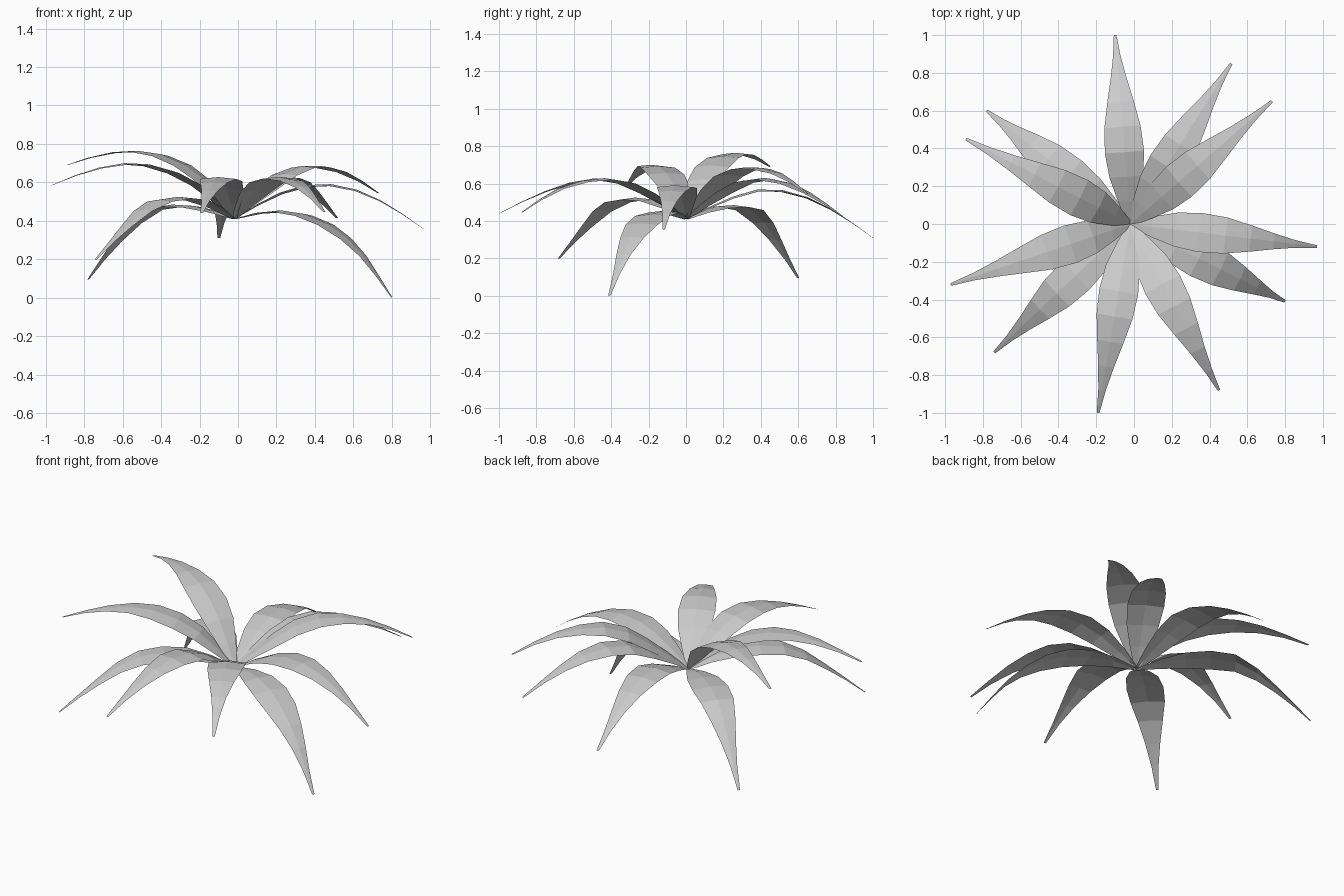
import bpy
from mathutils import Vector

if "Cube" in bpy.data.objects:
    bpy.data.objects.remove(bpy.data.objects["Cube"])

mat = bpy.data.materials.new("leaf grey")
mat.diffuse_color = (0.6, 0.6, 0.6, 1)
mat.use_nodes = True
mat.node_tree.nodes["Principled BSDF"].inputs["Base Color"].default_value = mat.diffuse_color

CROWN = Vector((-0.02, 0.0))
HALF_WIDTHS = [0.014, 0.055, 0.09, 0.104, 0.096, 0.07, 0.042, 0.02, 0.007]
FOLD = 0.1  # edge drop relative to half width

# tip x, tip y, heights at even steps from crown to tip
LEAVES = [
    (-0.10, 1.00, [0.41, 0.51, 0.57, 0.545, 0.45, 0.31]),
    (0.515, 0.85, [0.41, 0.54, 0.625, 0.615, 0.535, 0.415]),
    (0.73, 0.65, [0.41, 0.56, 0.67, 0.685, 0.64, 0.545]),
    (0.97, -0.12, [0.41, 0.53, 0.59, 0.575, 0.49, 0.355]),
    (0.80, -0.41, [0.41, 0.45, 0.445, 0.38, 0.24, 0.002]),
    (0.45, -0.88, [0.41, 0.54, 0.62, 0.62, 0.56, 0.445]),
    (-0.19, -1.00, [0.41, 0.55, 0.625, 0.61, 0.54, 0.44]),
    (-0.74, -0.68, [0.41, 0.50, 0.525, 0.49, 0.36, 0.20]),
    (-0.97, -0.32, [0.41, 0.59, 0.68, 0.70, 0.66, 0.585]),
    (-0.89, 0.45, [0.41, 0.63, 0.735, 0.765, 0.745, 0.69]),
    (-0.78, 0.60, [0.41, 0.465, 0.485, 0.455, 0.30, 0.095]),
]


def height(zs, t):
    """Smooth curve through evenly spaced heights."""
    n = len(zs) - 1
    i = min(int(t * n), n - 1)
    u = t * n - i
    p1, p2 = zs[i], zs[i + 1]
    p0 = zs[i - 1] if i > 0 else 2 * p1 - p2
    p3 = zs[i + 2] if i + 2 <= n else 2 * p2 - p1
    return 0.5 * (2 * p1 + (p2 - p0) * u + (2 * p0 - 5 * p1 + 4 * p2 - p3) * u * u
                  + (3 * p1 - p0 - 3 * p2 + p3) * u ** 3)


def spine(tip, zs, segments):
    """Arching midrib, resampled to equal lengths."""
    pts = []
    for k in range(201):
        t = k / 200
        xy = CROWN.lerp(tip, t)
        pts.append(Vector((xy.x, xy.y, height(zs, t))))
    lengths = [0.0]
    for a, b in zip(pts, pts[1:]):
        lengths.append(lengths[-1] + (b - a).length)
    out = []
    for s in range(segments + 1):
        target = lengths[-1] * s / segments
        out.append(pts[min(range(201), key=lambda j: abs(lengths[j] - target))])
    return out


def leaf(name, tip, zs):
    segs = len(HALF_WIDTHS) - 1
    mid = spine(tip, zs, segs)
    d = tip - CROWN
    side = Vector((d.y, -d.x, 0)).normalized()
    verts, faces = [], []
    for i, (p, w) in enumerate(zip(mid, HALF_WIDTHS)):
        tangent = mid[min(i + 1, segs)] - mid[max(i - 1, 0)]
        drop = side.cross(tangent).normalized() * w * FOLD
        verts += [p - side * w - drop, p, p + side * w - drop]
    for i in range(segs):
        for j in (0, 1):
            a = 3 * i + j
            faces.append((a, a + 1, a + 4, a + 3))
    mesh = bpy.data.meshes.new(name)
    mesh.from_pydata(verts, [], faces)
    mesh.materials.append(mat)
    obj = bpy.data.objects.new(name, mesh)
    bpy.context.collection.objects.link(obj)


# Rosette of arching leaves
for n, (x, y, zs) in enumerate(LEAVES, 1):
    leaf(f"leaf_{n}", Vector((x, y)), zs)
